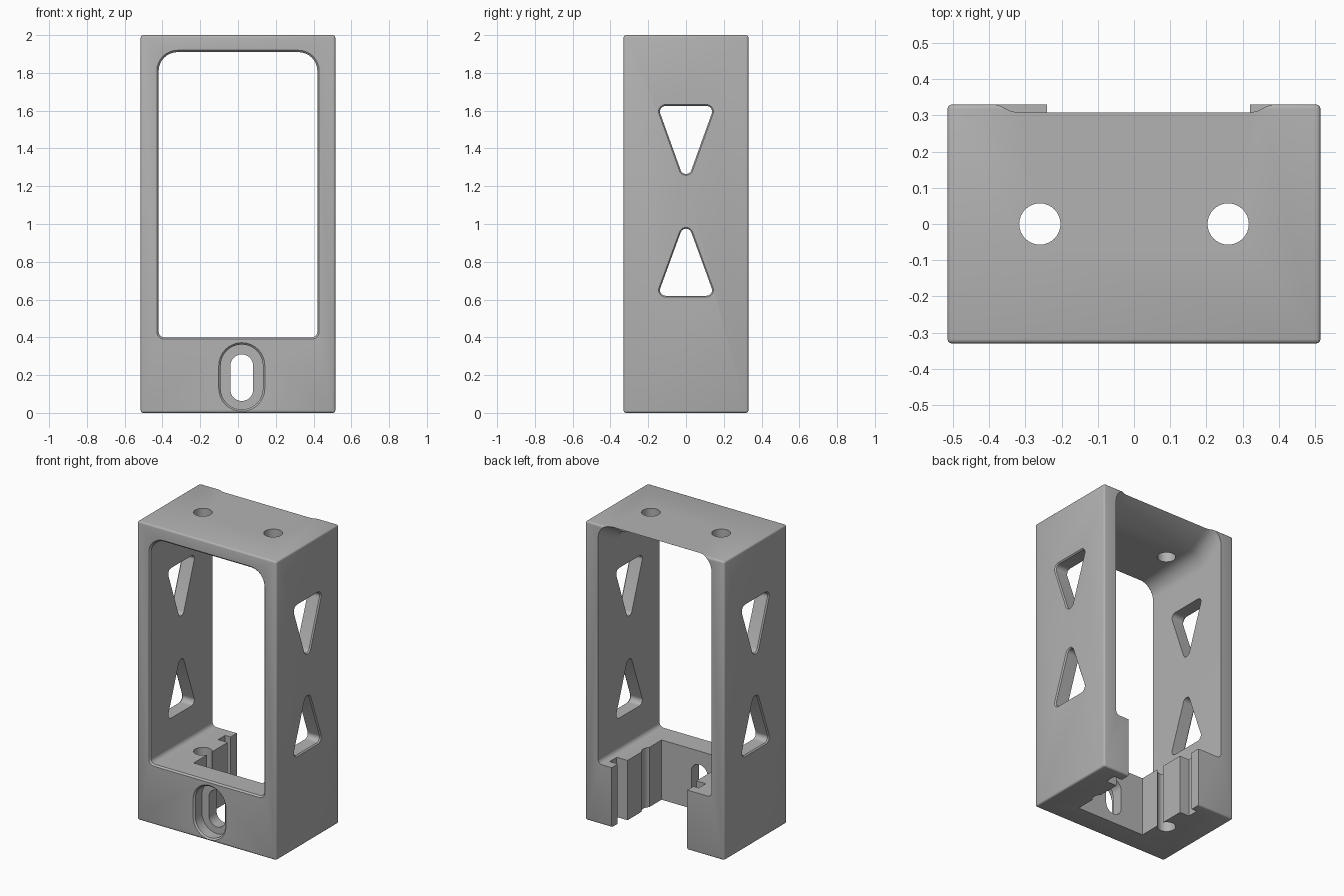
import bpy, bmesh, math
from mathutils import Vector

if "Cube" in bpy.data.objects:
    bpy.data.objects.remove(bpy.data.objects["Cube"])

grey = bpy.data.materials.new("plain_grey")
grey.use_nodes = True
colour = (0.45, 0.45, 0.45, 1)
grey.diffuse_color = colour
grey.node_tree.nodes["Principled BSDF"].inputs["Base Color"].default_value = colour


def make_object(name, bm):
    mesh = bpy.data.meshes.new(name)
    bmesh.ops.recalc_face_normals(bm, faces=bm.faces)
    bm.to_mesh(mesh)
    bm.free()
    obj = bpy.data.objects.new(name, mesh)
    bpy.context.collection.objects.link(obj)
    return obj


def box(bm, low, high):
    low, high = Vector(low), Vector(high)
    verts = bmesh.ops.create_cube(bm, size=1)["verts"]
    for v in verts:
        v.co = (low + high) / 2 + v.co * (high - low)


def select_only(obj):
    bpy.ops.object.select_all(action="DESELECT")
    obj.select_set(True)
    bpy.context.view_layer.objects.active = obj


def subtract(target, bm):
    cutter = make_object("cutter", bm)
    cutter.hide_render = True
    mod = target.modifiers.new("cut", "BOOLEAN")
    mod.operation, mod.solver, mod.object = "DIFFERENCE", "EXACT", cutter
    select_only(target)
    bpy.ops.object.modifier_apply(modifier=mod.name)
    bpy.data.objects.remove(cutter)


def cut_box(target, low, high):
    bm = bmesh.new()
    box(bm, low, high)
    subtract(target, bm)


def cut_hull(target, sections, axis, steps=32):
    """Cut the hull of circles (u, v, radius) placed at several depths along an axis."""
    bm = bmesh.new()
    for depth, circles in sections:
        for u, v, r in circles:
            for i in range(steps):
                t = math.tau * i / steps
                p = [u + r * math.cos(t), v + r * math.sin(t)]
                p.insert("xyz".index(axis), depth)
                bm.verts.new(p)
    hull = bmesh.ops.convex_hull(bm, input=bm.verts)
    loose = {g for g in hull["geom_interior"] + hull["geom_unused"]
             if isinstance(g, bmesh.types.BMVert)}
    bmesh.ops.delete(bm, geom=list(loose), context="VERTS")
    bmesh.ops.dissolve_limit(bm, angle_limit=0.002, verts=bm.verts, edges=bm.edges)
    subtract(target, bm)


def grow(circles, d):
    return [(u, v, r + d) for u, v, r in circles]


W, D, H = 0.515, 0.33, 2.0

# Outer block with softened edges
bm = bmesh.new()
box(bm, (-W, -D, 0), (W, D, H))
bmesh.ops.bevel(bm, geom=bm.edges[:], offset=0.012, segments=3, profile=0.5, affect="EDGES")
frame = make_object("bracket_frame", bm)

# Main window, eased at the front and sloping up at the back
low_corners = [(-0.39, 0.43, 0.03), (0.39, 0.43, 0.03)]


def window(lift):
    return [(s * 0.32, 1.81 + lift, 0.1) for s in (-1, 1)] + low_corners


cut_hull(frame, [(-0.5, window(0)), (0.5, window(0))], "y")
cut_hull(frame, [(0.15, window(0)), (0.4, window(0.25 * 0.57))], "y")
cut_hull(frame, [(-D - 0.01, grow(window(0), 0.02)), (-D + 0.01, window(0))], "y")

# Stepped rear pocket in the base
for x0, x1, y0, y1 in [(-0.21, 0.30, -0.17, 0.21), (-0.28, 0.38, 0.19, 0.265),
                       (-0.24, 0.32, 0.25, 0.5)]:
    cut_box(frame, (x0, y0, -0.2), (x1, y1, 0.45))

# Bolt holes running through top and base
for x in (-0.26, 0.26):
    hole = [(x, 0, 0.057)]
    cut_hull(frame, [(-0.3, hole), (2.3, hole)], "z")

# Slotted front recess
recess = [(0.02, 0.13, 0.112), (0.02, 0.25, 0.112)]
slot = [(0.02, 0.123, 0.06), (0.02, 0.25, 0.06)]
cut_hull(frame, [(-0.5, recess), (-D + 0.08, recess)], "y")
cut_hull(frame, [(-D - 0.01, grow(recess, 0.02)), (-D + 0.01, recess)], "y")
cut_hull(frame, [(-0.5, slot), (0, slot)], "y")

# Opposed triangular windows in both side walls
for base, tip in ((0.65, 0.945), (1.595, 1.295)):
    tri = [(-0.108, base, 0.03), (0.108, base, 0.03), (0, tip, 0.03)]
    cut_hull(frame, [(-0.7, tri), (0.7, tri)], "x")
    for s in (-1, 1):
        cut_hull(frame, [(s * (W + 0.01), grow(tri, 0.016)), (s * (W - 0.008), tri)], "x")

frame.data.materials.clear()
frame.data.materials.append(grey)
for f in frame.data.polygons:
    f.material_index = 0
select_only(frame)
bpy.ops.object.shade_smooth_by_angle(angle=math.radians(30))
